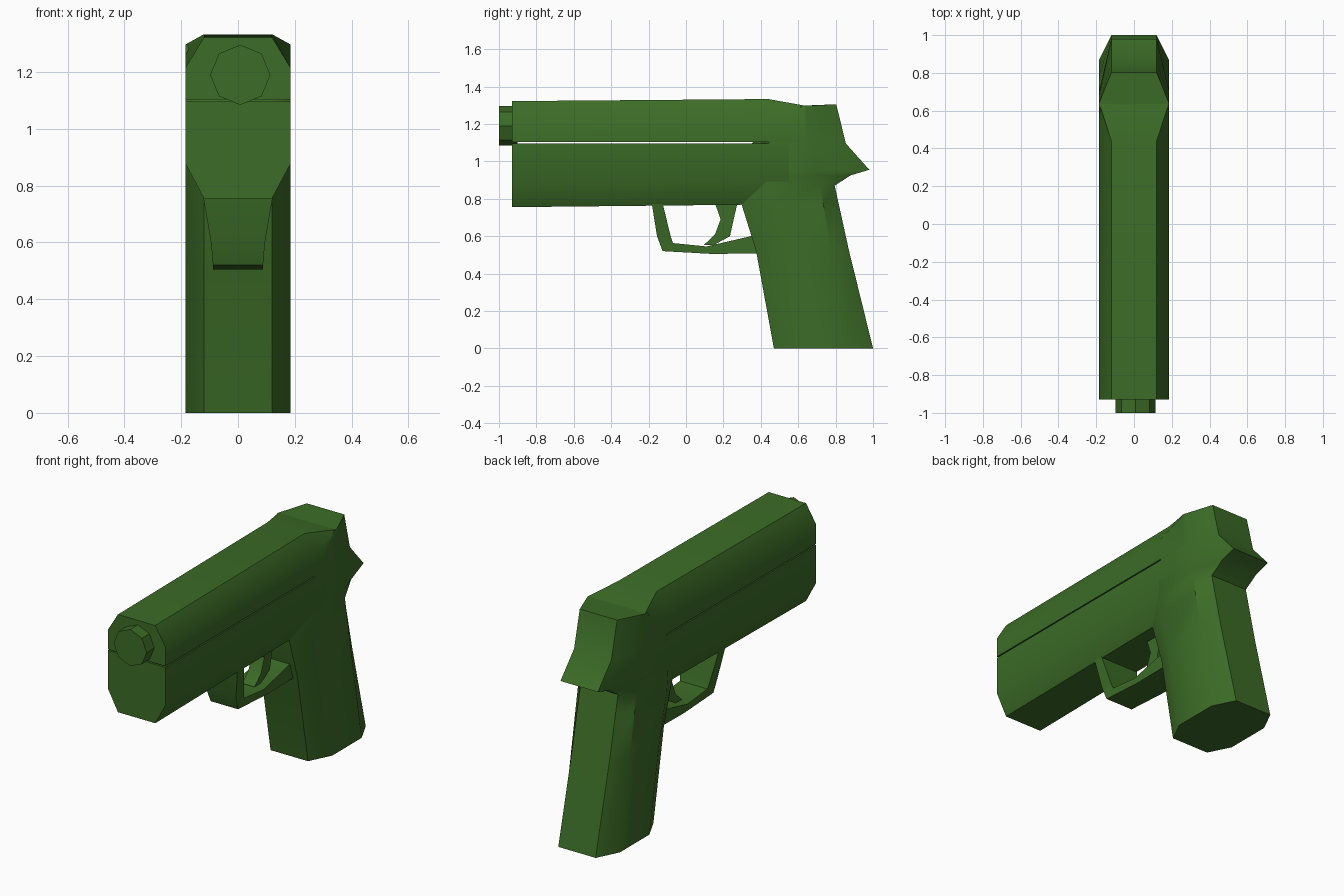
import bpy, bmesh, math

if "Cube" in bpy.data.objects:
    bpy.data.objects.remove(bpy.data.objects["Cube"])

green = bpy.data.materials.new("dark green")
green.diffuse_color = (0.045, 0.15, 0.02, 1)
green.use_nodes = True
green.node_tree.nodes["Principled BSDF"].inputs["Base Color"].default_value = green.diffuse_color


def finish(obj):
    obj.data.materials.append(green)
    bpy.ops.object.select_all(action='DESELECT')
    obj.select_set(True)
    bpy.context.view_layer.objects.active = obj
    bpy.ops.object.shade_smooth_by_angle(angle=math.radians(33))


def loft(name, rings):
    """Skin a row of equal-length closed rings and cap both ends."""
    bm = bmesh.new()
    rows = [[bm.verts.new(p) for p in ring] for ring in rings]
    n = len(rows[0])
    for a, b in zip(rows, rows[1:]):
        for i in range(n):
            j = (i + 1) % n
            bm.faces.new((a[i], a[j], b[j], b[i]))
    bm.faces.new(rows[0])
    bm.faces.new(rows[-1])
    bmesh.ops.recalc_face_normals(bm, faces=bm.faces[:])
    mesh = bpy.data.meshes.new(name)
    bm.to_mesh(mesh)
    bm.free()
    obj = bpy.data.objects.new(name, mesh)
    bpy.context.collection.objects.link(obj)
    finish(obj)


def mirrored(half):
    """Close a right-hand half ring with its left-hand mirror."""
    return half + [(-x, y, z) for x, y, z in reversed(half)]


W, N = 0.185, 0.12   # full and chamfered half widths

# Slide: chamfered top that flares out to full width at the rear
slide = [(-0.93, 1.215, N, 1.322), (0.44, 1.225, N, 1.333), (0.64, 1.27, W, 1.297)]
loft("slide", [mirrored([(W, y, 1.103), (W, y, zc), (xt, y, zt)])
               for y, zc, xt, zt in slide])

# Frame: chamfered along the underside
frame = [(-0.93, 0.755), (0.30, 0.768), (0.55, 0.77)]
loft("frame", [mirrored([(N, y, zb), (W, y, zb + 0.122), (W, y, 1.096)])
               for y, zb in frame])

# Grip: eight-sided column with the rear spur; z, front, front side, back side, back
grip = [
    (0.0, 0.47, 0.60, 0.87, 1.0),
    (0.52, 0.375, 0.505, 0.778, 0.872),
    (0.77, 0.297, 0.44, 0.734, 0.817),
    (0.87, 0.297, 0.43, 0.716, 0.795),
    (0.925, 0.30, 0.43, 0.706, 0.88),
    (0.955, 0.30, 0.43, 0.70, 0.98),
    (1.095, 0.35, 0.44, 0.676, 0.855),
    (1.297, 0.60, 0.62, 0.64, 0.803),
]
loft("grip", [mirrored([(N, f, z), (W, fs, z), (W, bs, z),
                        (N, b, 1.305 if z > 1.2 else z)])
              for z, f, fs, bs, b in grip])

# Trigger guard and trigger: outer (y, z), inner (y, z), half width
guard = [
    (-0.183, 0.775, -0.125, 0.775, 0.125),
    (-0.155, 0.60, -0.082, 0.60, 0.095),
    (-0.125, 0.52, -0.07, 0.563, 0.088),
    (0.14, 0.505, 0.11, 0.545, 0.088),
    (0.40, 0.508, 0.37, 0.605, 0.088),
]
trigger = [
    (0.15, 0.79, 0.278, 0.79, 0.04),
    (0.185, 0.69, 0.255, 0.69, 0.04),
    (0.155, 0.61, 0.235, 0.60, 0.04),
    (0.095, 0.552, 0.15, 0.553, 0.04),
]
for name, strip in (("trigger_guard", guard), ("trigger", trigger)):
    loft(name, [mirrored([(w, yo, zo), (w, yi, zi)]) for yo, zo, yi, zi, w in strip])

# Barrel end: octagon with a corner at the top
ring = [(0.008 + 0.106 * math.sin(i * math.pi / 4), 1.19 + 0.106 * math.cos(i * math.pi / 4))
        for i in range(8)]
loft("barrel", [[(x, y, z) for x, z in ring] for y in (-1.0, -0.9)])
